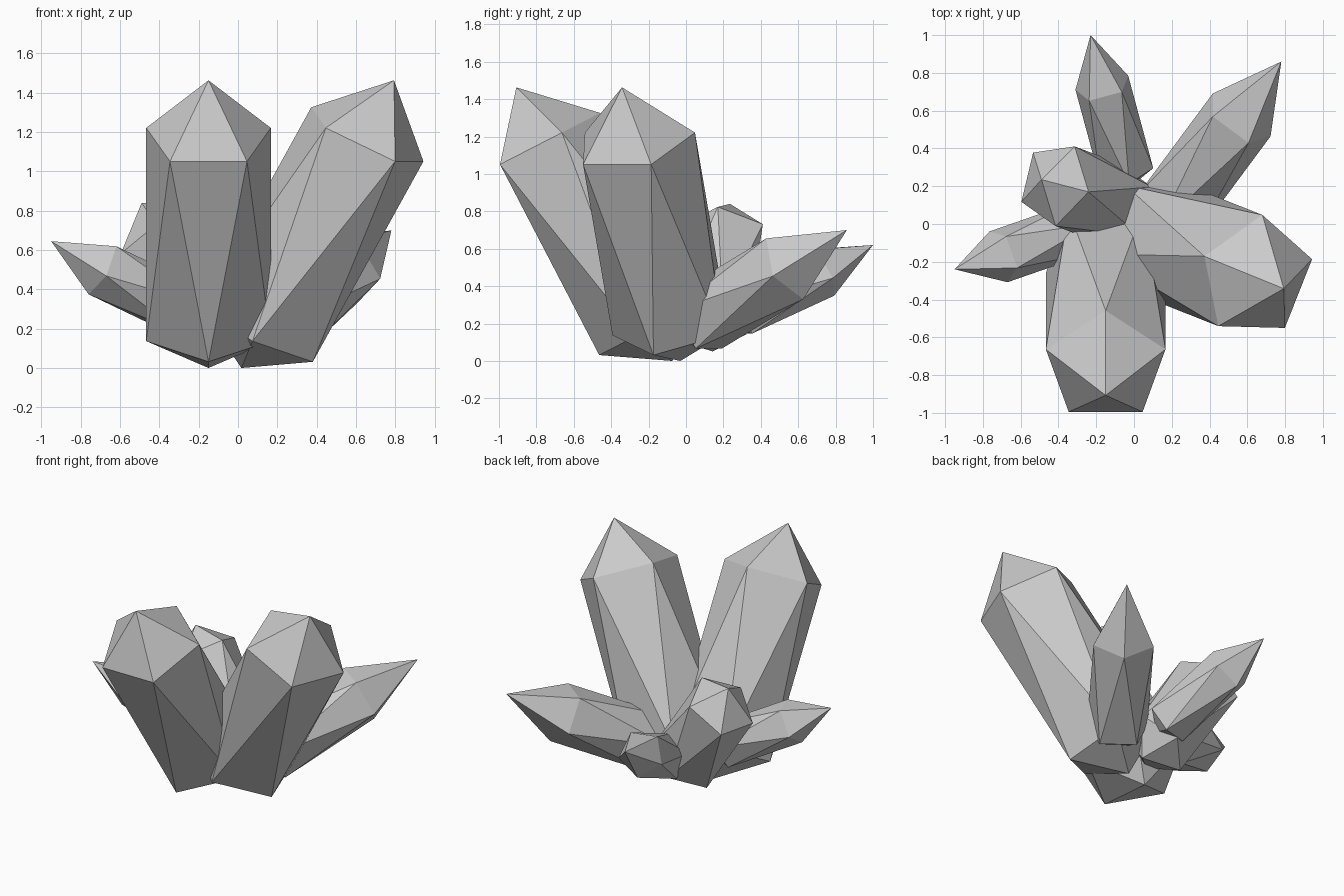
import bpy, bmesh
from math import sin, cos, radians
from mathutils import Vector

if "Cube" in bpy.data.objects:
    bpy.data.objects.remove(bpy.data.objects["Cube"])


def crystal(name, low, high, tip, radius, heading, tilt, turn):
    """Five-sided crystal: two twisted rings, a pointed tip and a short pointed root."""
    a, t = radians(heading), radians(tilt)
    up = Vector((-cos(a) * cos(t), -sin(a) * cos(t), sin(t)))
    side = Vector((-sin(a), cos(a), 0))
    axis = Vector((cos(a) * sin(t), sin(a) * sin(t), cos(t)))
    low, high = Vector(low), Vector(high)

    bm = bmesh.new()

    def ring(center, start):
        verts = []
        for k in range(5):
            w = radians(start + 72 * k)
            verts.append(bm.verts.new(center + radius * (cos(w) * up + sin(w) * side)))
        return verts

    top = ring(high, turn)
    bottom = ring(low, turn + 36)
    apex = bm.verts.new(tip)
    root = bm.verts.new(low - axis * radius * 0.62)
    for k in range(5):
        n = (k + 1) % 5
        bm.faces.new((top[k], top[n], apex))
        bm.faces.new((bottom[k], top[n], top[k]))
        bm.faces.new((bottom[k], bottom[n], top[n]))
        bm.faces.new((bottom[n], bottom[k], root))
    bmesh.ops.recalc_face_normals(bm, faces=bm.faces)
    mesh = bpy.data.meshes.new(name)
    bm.to_mesh(mesh)
    bm.free()
    obj = bpy.data.objects.new(name, mesh)
    bpy.context.collection.objects.link(obj)
    return obj


# Two large upright crystals
crystal("large_crystal_front", (-.15, -.168, .184), (-.15, -.755, 1.174),
        (-.15, -.907, 1.463), .333, -90, 27.2, 0)
crystal("large_crystal_right", (.105, -.065, .184), (.648, -.28, 1.174),
        (.793, -.342, 1.463), .333, -21.6, 27.2, 0)

# Short blunt crystal
crystal("blunt_crystal", (-.08, .10, .185), (-.42, .213, .69),
        (-.49, .235, .84), .228, 166.6, 36, 0)

# Low sharp crystals
crystal("sharp_crystal_right", (.19, .065, .212), (.554, .556, .51),
        (.78, .86, .70), .2, 53.5, 64, 180)
crystal("sharp_crystal_back", (-.043, .278, .257), (-.165, .728, .486),
        (-.23, 1.0, .62), .152, 105, 64, 180)
crystal("sharp_crystal_left", (-.275, -.02, .29), (-.698, -.167, .51),
        (-.95, -.24, .645), .15, 199.5, 64, 180)
